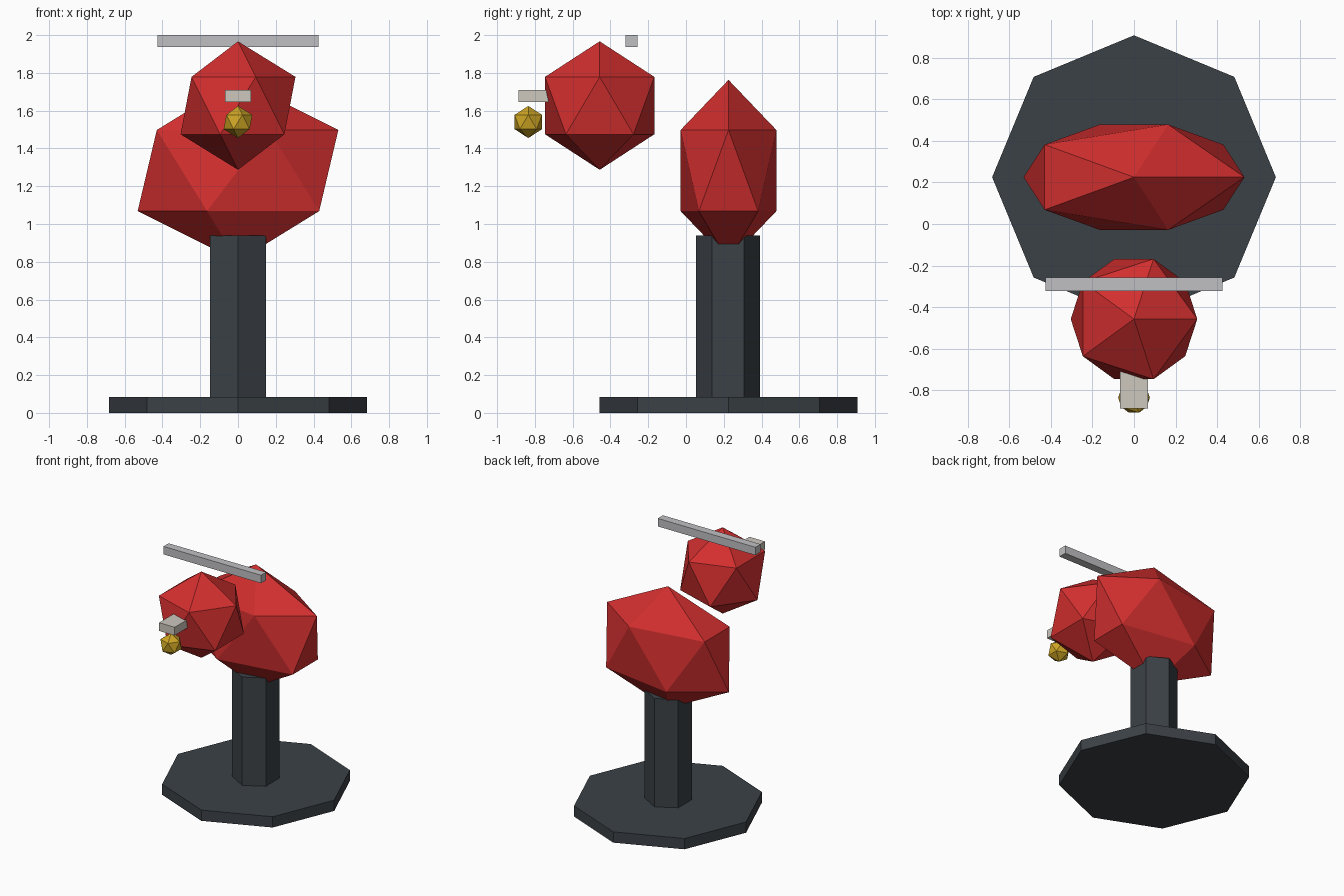
import bpy
import math

if "Cube" in bpy.data.objects:
    bpy.data.objects.remove(bpy.data.objects["Cube"])


def material(name, rgb):
    m = bpy.data.materials.new(name)
    m.diffuse_color = (*rgb, 1.0)
    m.use_nodes = True
    m.node_tree.nodes["Principled BSDF"].inputs["Base Color"].default_value = m.diffuse_color
    return m


RED = material("red", (0.65, 0.028, 0.028))
CHARCOAL = material("charcoal", (0.044, 0.053, 0.062))
GOLD = material("gold", (0.62, 0.38, 0.018))
SILVER = material("silver", (0.53, 0.53, 0.55))
CREAM_GREY = material("cream_grey", (0.61, 0.58, 0.52))


def finish(name, mat):
    ob = bpy.context.object
    ob.name = name
    ob.data.materials.append(mat)
    return ob


def prism(name, sides, radius, y, z0, z1, mat):
    # Blender's cylinder starts with a corner on the y axis
    bpy.ops.mesh.primitive_cylinder_add(vertices=sides, radius=radius, depth=z1 - z0,
                                        location=(0, y, (z0 + z1) / 2))
    return finish(name, mat)


def faceted_ball(name, y, z, radii, mat):
    bpy.ops.mesh.primitive_ico_sphere_add(subdivisions=1, radius=1, location=(0, y, z))
    bpy.context.object.scale = radii
    return finish(name, mat)


def box(name, half_x, y0, y1, z0, z1, mat):
    bpy.ops.mesh.primitive_cube_add(size=1, location=(0, (y0 + y1) / 2, (z0 + z1) / 2))
    bpy.context.object.scale = (2 * half_x, y1 - y0, z1 - z0)
    return finish(name, mat)


# Stand: octagonal foot and hexagonal post
prism("base", 8, 0.682, 0.225, 0.0, 0.085, CHARCOAL)
prism("post", 6, 0.17, 0.222, 0.08, 0.94, CHARCOAL)

# Faceted body and head
faceted_ball("body", 0.225, 1.283, (0.594, 0.298, 0.48), RED)
faceted_ball("head", -0.457, 1.627, (0.34, 0.34, 0.34), RED)

# Front ball, plate above it and long bar over the head
faceted_ball("front_ball", -0.835, 1.54, (0.085, 0.085, 0.085), GOLD)
box("front_plate", 0.068, -0.887, -0.68, 1.645, 1.71, CREAM_GREY)
box("top_bar", 0.426, -0.321, -0.257, 1.937, 2.0, SILVER)
